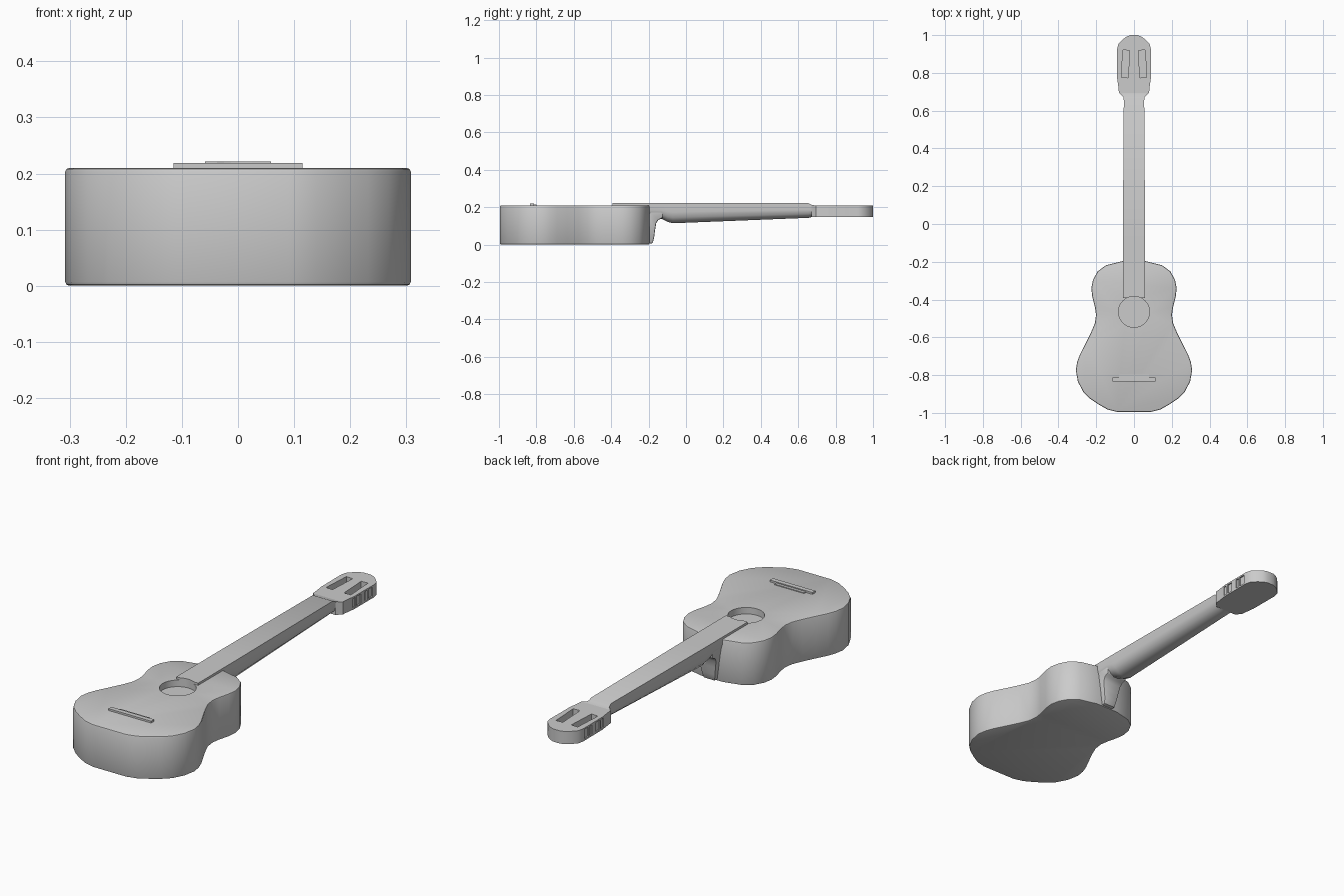
import bpy, bmesh, math
from mathutils import Matrix

if "Cube" in bpy.data.objects:
    bpy.data.objects.remove(bpy.data.objects["Cube"])

grey = bpy.data.materials.new("plain grey")
grey.diffuse_color = (0.6, 0.6, 0.6, 1)
grey.use_nodes = True
grey.node_tree.nodes["Principled BSDF"].inputs["Base Color"].default_value = grey.diffuse_color


def make(name, verts, faces):
    me = bpy.data.meshes.new(name)
    me.from_pydata(verts, [], faces)
    bm = bmesh.new()
    bm.from_mesh(me)
    bmesh.ops.recalc_face_normals(bm, faces=bm.faces)
    bm.to_mesh(me)
    bm.free()
    ob = bpy.data.objects.new(name, me)
    bpy.context.collection.objects.link(ob)
    me.materials.append(grey)
    return ob


def loft(name, rings):
    """Skin closed rings of equal length and cap both ends."""
    n = len(rings[0])
    faces = [list(range(n)), list(range((len(rings) - 1) * n, len(rings) * n))]
    for r in range(len(rings) - 1):
        for i in range(n):
            j = (i + 1) % n
            faces.append([r * n + i, r * n + j, (r + 1) * n + j, (r + 1) * n + i])
    return make(name, [p for ring in rings for p in ring], faces)


def slab(name, half, z0, z1):
    """Extrude a mirrored half outline upward."""
    outline = half + [(-x, y) for x, y in reversed(half)]
    return loft(name, [[(x, y, z) for x, y in outline] for z in (z0, z1)])


def box(name, x0, x1, y0, y1, z0, z1, turn=0.0):
    cx, cy = (x0 + x1) / 2, (y0 + y1) / 2
    ring = [(x0 - cx, y0 - cy), (x1 - cx, y0 - cy), (x1 - cx, y1 - cy), (x0 - cx, y1 - cy)]
    ob = loft(name, [[(x, y, z) for x, y in ring] for z in (z0, z1)])
    ob.data.transform(Matrix.Translation((cx, cy, 0)) @ Matrix.Rotation(turn, 4, 'Z'))
    return ob


def apply_modifiers(ob):
    bpy.context.view_layer.objects.active = ob
    for m in list(ob.modifiers):
        bpy.ops.object.modifier_apply(modifier=m.name)


def cut(ob, cutters):
    for c in cutters:
        m = ob.modifiers.new("cut", 'BOOLEAN')
        m.operation = 'DIFFERENCE'
        m.solver = 'EXACT'
        m.object = c
    apply_modifiers(ob)
    for c in cutters:
        bpy.data.objects.remove(c)


def bevel(ob, width, segments=2):
    m = ob.modifiers.new("bevel", 'BEVEL')
    m.width, m.segments = width, segments
    m.limit_method, m.angle_limit = 'ANGLE', math.radians(60)
    apply_modifiers(ob)


# Sound box with a waist and a round recess
body = slab("body", [
    (0.09, -0.995), (0.14, -0.982), (0.188, -0.955), (0.232, -0.925), (0.268, -0.89),
    (0.297, -0.835), (0.308, -0.775), (0.301, -0.73), (0.286, -0.69), (0.258, -0.635),
    (0.228, -0.575), (0.207, -0.525), (0.201, -0.48), (0.207, -0.44), (0.221, -0.385),
    (0.226, -0.34), (0.217, -0.295), (0.192, -0.25), (0.148, -0.218), (0.06, -0.196)],
    0.0, 0.21)
bevel(body, 0.007)
circle = [(0.082 * math.cos(a), 0.082 * math.sin(a) - 0.465)
          for a in (math.tau * i / 40 for i in range(40))]
cut(body, [loft("hole_cutter", [[(x, y, z) for x, y in circle] for z in (0.178, 0.3)])])


# Neck with a rounded underside, ending in a short ramp at the headstock
def neck_ring(y, w, top, bottom):
    d = top - bottom
    half = [(w, top), (w, top - 0.45 * d), (w * 0.9, top - 0.72 * d),
            (w * 0.6, top - 0.92 * d), (w * 0.2, bottom)]
    return [(x, y, z) for x, z in half + [(-x, z) for x, z in reversed(half)]]


neck = loft("neck", [neck_ring(*s) for s in (
    (-0.2, 0.059, 0.221, 0.14), (-0.13, 0.059, 0.221, 0.138), (-0.10, 0.059, 0.221, 0.122),
    (-0.07, 0.059, 0.221, 0.114), (0.655, 0.054, 0.221, 0.143),
    (0.672, 0.056, 0.212, 0.147), (0.70, 0.07, 0.208, 0.148))])

# Fingerboard end laid over the sound box, hollowed along the hole
fingerboard = box("fingerboard", -0.059, 0.059, -0.392, -0.195, 0.205, 0.221)
cut(fingerboard, [loft("end_cutter", [[(x, y, z) for x, y in circle] for z in (0.15, 0.3)])])

# Heel that narrows toward the back of the sound box
side = [(-0.215, 0.006), (-0.178, 0.006), (-0.17, 0.04), (-0.165, 0.08), (-0.159, 0.115),
        (-0.148, 0.132), (-0.125, 0.142), (-0.125, 0.2), (-0.215, 0.2)]
heel = loft("heel", [[(s * (0.03 + 0.026 * min(1, z / 0.14)), y, z) for y, z in side]
                     for s in (-1, 1)])
bevel(heel, 0.006)

# Headstock with two string slots and shallow tuner notches on the edges
headstock = slab("headstock", [
    (0.056, 0.672), (0.066, 0.682), (0.08, 0.695), (0.082, 0.72), (0.089, 0.77),
    (0.09, 0.925), (0.083, 0.952), (0.06, 0.977), (0.038, 0.993), (0.018, 1.0)],
    0.147, 0.209)
cutters = []
for s in (-1, 1):
    cutters.append(box("slot_cutter", s * 0.045 - 0.018, s * 0.045 + 0.018,
                       0.775, 0.92, 0.17, 0.3, s * 0.055))
    for y0, y1 in ((0.763, 0.782), (0.79, 0.822), (0.853, 0.872), (0.88, 0.912)):
        cutters.append(box("notch_cutter", s * 0.0955 - 0.0125, s * 0.0955 + 0.0125,
                           y0, y1, 0.155, 0.201))
cut(headstock, cutters)

# Bridge bar and its low saddle strip
bridge = box("bridge", -0.115, 0.115, -0.835, -0.812, 0.205, 0.219)
saddle = box("saddle", -0.08, 0.08, -0.812, -0.798, 0.205, 0.214)

# Smooth the curved sides, keep the edges sharp
bpy.ops.object.select_all(action='DESELECT')
for ob in (body, neck, heel, headstock):
    ob.select_set(True)
bpy.context.view_layer.objects.active = body
bpy.ops.object.shade_smooth_by_angle(angle=math.radians(35))
